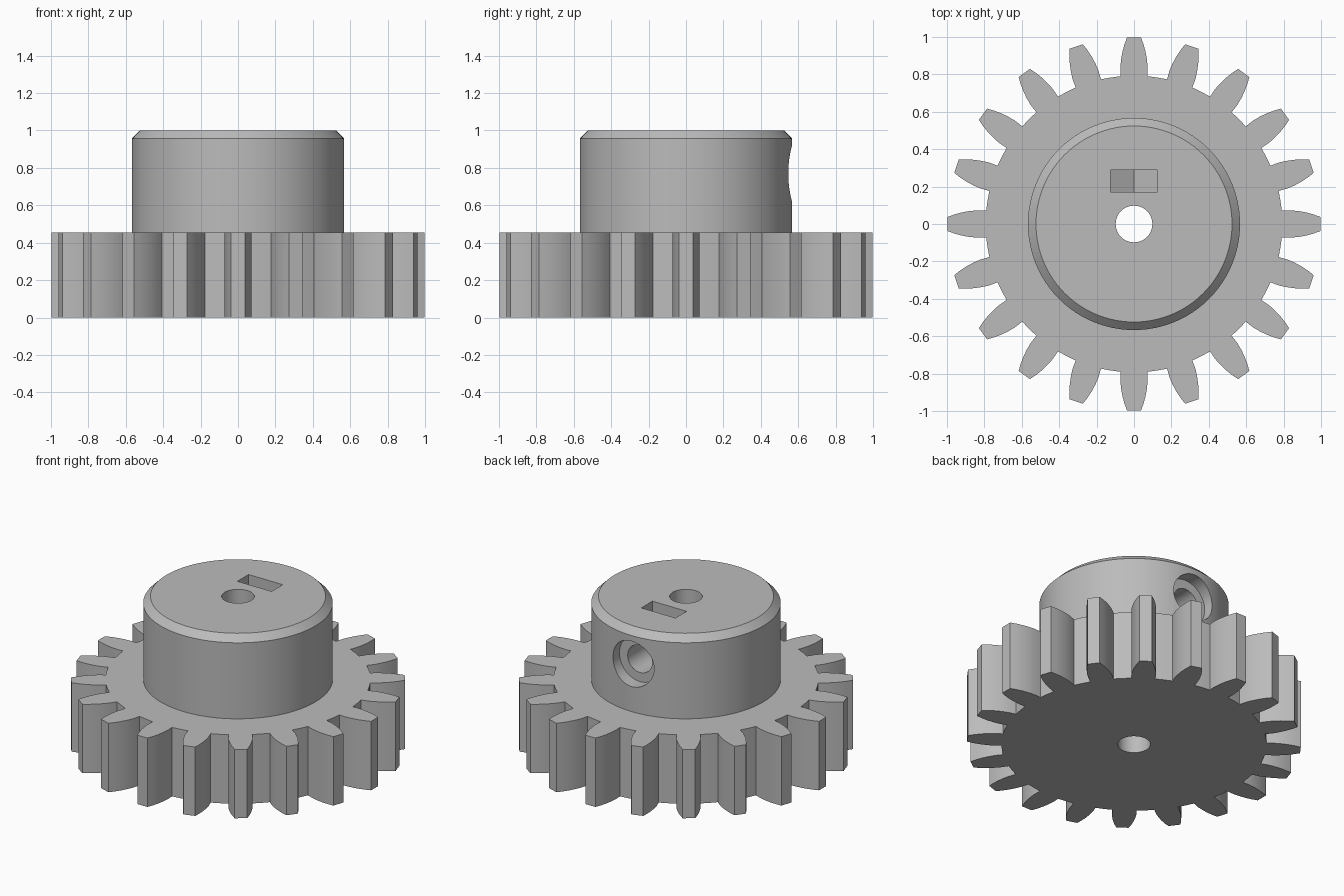
import bpy, bmesh, math
from mathutils import Matrix, Vector

if "Cube" in bpy.data.objects:
    bpy.data.objects.remove(bpy.data.objects["Cube"])

TEETH = 20
GEAR_TOP = 0.455
HUB_RADIUS = 0.567
SCREW_Z = 0.77

steel = bpy.data.materials.new("plain_grey")
steel.use_nodes = True
grey = (0.5, 0.5, 0.5, 1)
steel.diffuse_color = grey
steel.node_tree.nodes["Principled BSDF"].inputs["Base Color"].default_value = grey


def add_object(name, bm):
    bmesh.ops.recalc_face_normals(bm, faces=bm.faces)
    mesh = bpy.data.meshes.new(name)
    bm.to_mesh(mesh)
    bm.free()
    mesh.materials.append(steel)
    obj = bpy.data.objects.new(name, mesh)
    bpy.context.collection.objects.link(obj)
    return obj


def prism(name, outline, z0, z1):
    bm = bmesh.new()
    face = bm.faces.new([bm.verts.new((x, y, z0)) for x, y in outline])
    moved = bmesh.ops.extrude_face_region(bm, geom=[face])["geom"]
    verts = [v for v in moved if isinstance(v, bmesh.types.BMVert)]
    bmesh.ops.translate(bm, verts=verts, vec=(0, 0, z1 - z0))
    return add_object(name, bm)


def circle(radius, sides, start=0.0):
    angles = [start + math.tau * i / sides for i in range(sides)]
    return [(radius * math.cos(a), radius * math.sin(a)) for a in angles]


def along_y(name, radius, sides, y0, y1, start=0.0):
    # Prism lying along +y at the height of the set screw
    obj = prism(name, circle(radius, sides, start), y0, y1)
    obj.data.transform(Matrix.Translation((0, 0, SCREW_Z)) @ Matrix.Rotation(-math.pi / 2, 4, "X"))
    return obj


def combine(target, other, operation):
    mod = target.modifiers.new(operation.lower(), "BOOLEAN")
    mod.operation, mod.object, mod.solver = operation, other, "EXACT"
    bpy.context.view_layer.objects.active = target
    bpy.ops.object.modifier_apply(modifier=mod.name)
    bpy.data.objects.remove(other)


# Toothed wheel: one curved flank, mirrored and repeated around the rim
flank = [(0.79, 0.071), (0.84, 0.073), (0.88, 0.069), (0.92, 0.062), (0.96, 0.051), (0.998, 0.037)]
tooth = [(r, -w) for r, w in flank] + [(r, w) for r, w in reversed(flank)]
rim = []
for i in range(TEETH):
    a = math.tau * i / TEETH
    c, s = math.cos(a), math.sin(a)
    rim += [(r * c - w * s, r * s + w * c) for r, w in tooth]
    mid = a + math.pi / TEETH
    rim.append((0.793 * math.cos(mid), 0.793 * math.sin(mid)))
gear = prism("gear_with_hub", rim, 0, GEAR_TOP)

# Hub with a chamfered top edge
hub = prism("hub", circle(HUB_RADIUS, 96), 0.2, 1)
bm = bmesh.new()
bm.from_mesh(hub.data)
top_edges = [e for e in bm.edges if all(v.co.z > 0.99 for v in e.verts)]
bmesh.ops.bevel(bm, geom=top_edges, offset=0.043, segments=1, affect="EDGES")
bm.to_mesh(hub.data)
bm.free()
combine(gear, hub, "UNION")

# Shaft bore, set screw hole with counterbore, and hexagonal nut pocket with slot
slot = [(-0.125, 0.172), (0.125, 0.172), (0.125, 0.288), (-0.125, 0.288)]
cutters = [
    prism("bore_cutter", circle(0.098, 48), -0.1, 1.1),
    along_y("screw_cutter", 0.09, 40, 0.0, 0.7),
    along_y("counterbore_cutter", 0.15, 48, 0.48, 0.7),
    along_y("nut_cutter", 0.144, 6, 0.172, 0.288, math.pi / 6),
    prism("slot_cutter", slot, SCREW_Z, 1.1),
]
for cutter in cutters:
    combine(gear, cutter, "DIFFERENCE")

# Smooth curved walls, keep crisp edges
bpy.ops.object.select_all(action="DESELECT")
gear.select_set(True)
bpy.context.view_layer.objects.active = gear
bpy.ops.object.shade_smooth_by_angle(angle=math.radians(25))
